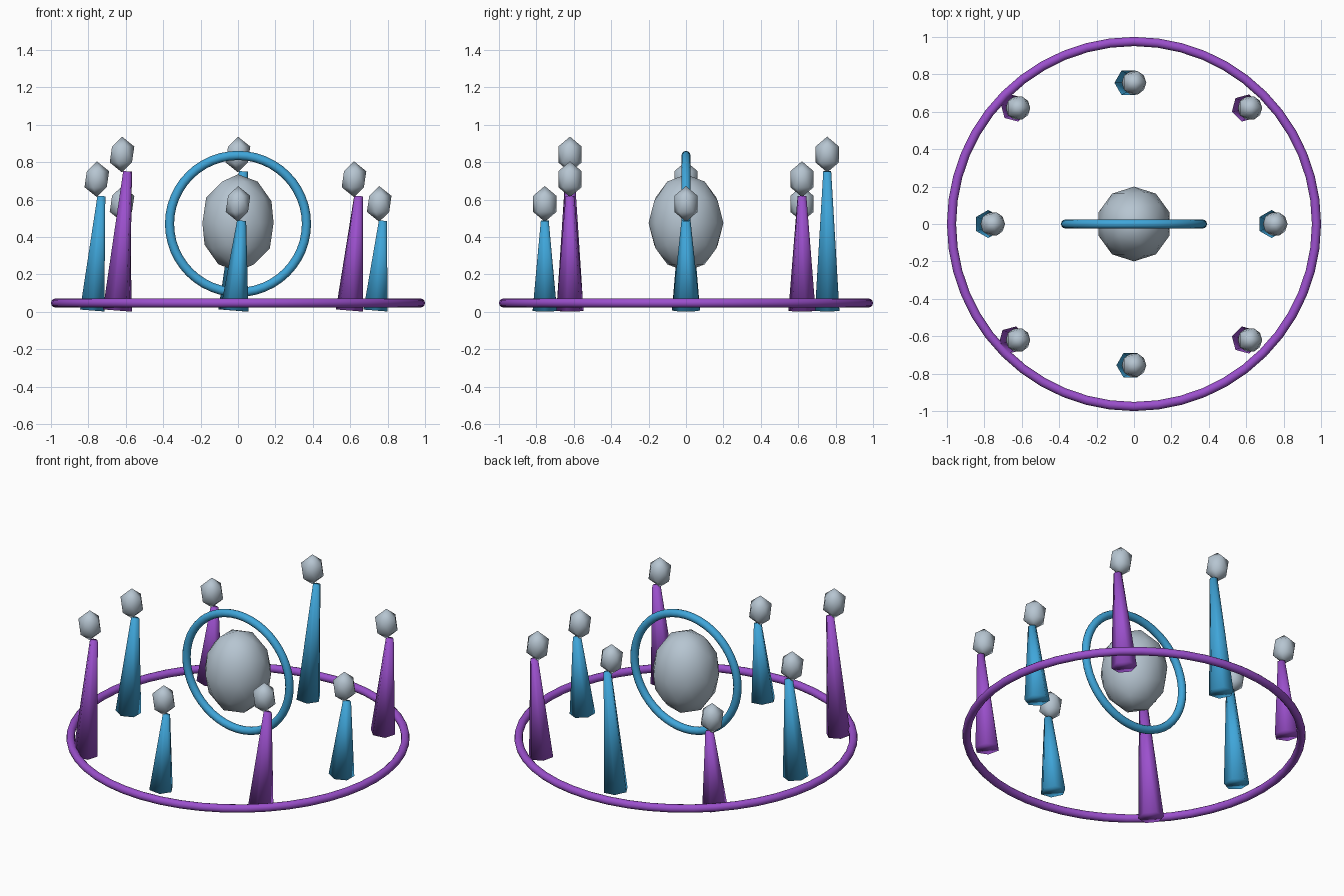
import bpy, math
from mathutils import Matrix

if "Cube" in bpy.data.objects:
    bpy.data.objects.remove(bpy.data.objects["Cube"])


def material(name, rgb):
    m = bpy.data.materials.new(name)
    m.diffuse_color = (*rgb, 1)
    m.use_nodes = True
    m.node_tree.nodes["Principled BSDF"].inputs["Base Color"].default_value = m.diffuse_color
    return m


BLUE = material("sky blue", (0.05, 0.38, 0.70))
PURPLE = material("violet", (0.33, 0.08, 0.61))
GREY = material("pale grey", (0.47, 0.56, 0.64))


def finish(name, mat):
    """Name, colour and smooth the newest object."""
    ob = bpy.context.object
    ob.name = name
    ob.data.materials.append(mat)
    for p in ob.data.polygons:
        p.use_smooth = True
    return ob


def ring(name, mat, major, z, rot_x=0.0):
    bpy.ops.mesh.primitive_torus_add(major_radius=major, minor_radius=0.0244,
                                     major_segments=48, minor_segments=12,
                                     location=(0, 0, z), rotation=(rot_x, 0, 0))
    return finish(name, mat)


def crystal(name, radius, detail, loc):
    """Icosphere stretched upwards."""
    bpy.ops.mesh.primitive_ico_sphere_add(subdivisions=detail, radius=radius,
                                          location=loc)
    ob = finish(name, GREY)
    ob.scale = (1, 1, 1.3)
    return ob


# Ground ring, central orb and the upright ring around it
ring("ground_ring", PURPLE, 0.9756, 0.047)
ring("upright_ring", BLUE, 0.366, 0.47, math.pi / 2)
crystal("central_orb", 0.2, 2, (0, 0, 0.475))

# Eight leaning hexagonal spires, each with a floating gem on top
LEAN = 0.08
for i in range(8):
    a = i * math.pi / 4
    r = 0.877 if i % 2 else 0.755
    x, y = r * math.cos(a), r * math.sin(a)
    height = 0.482 + 0.132 * (i % 3)
    bpy.ops.mesh.primitive_cone_add(vertices=6, radius1=0.075, radius2=0.0244,
                                    depth=height)
    spire = finish(f"spire_{i + 1}", PURPLE if i % 2 else BLUE)
    spire.matrix_world = (Matrix.Translation((x, y, height / 2 + 0.006))
                          @ Matrix.Rotation(LEAN, 4, 'Y')
                          @ Matrix.Rotation(a, 4, 'Z'))
    crystal(f"gem_{i + 1}", 0.0735, 1, (x, y, height + 0.095))
